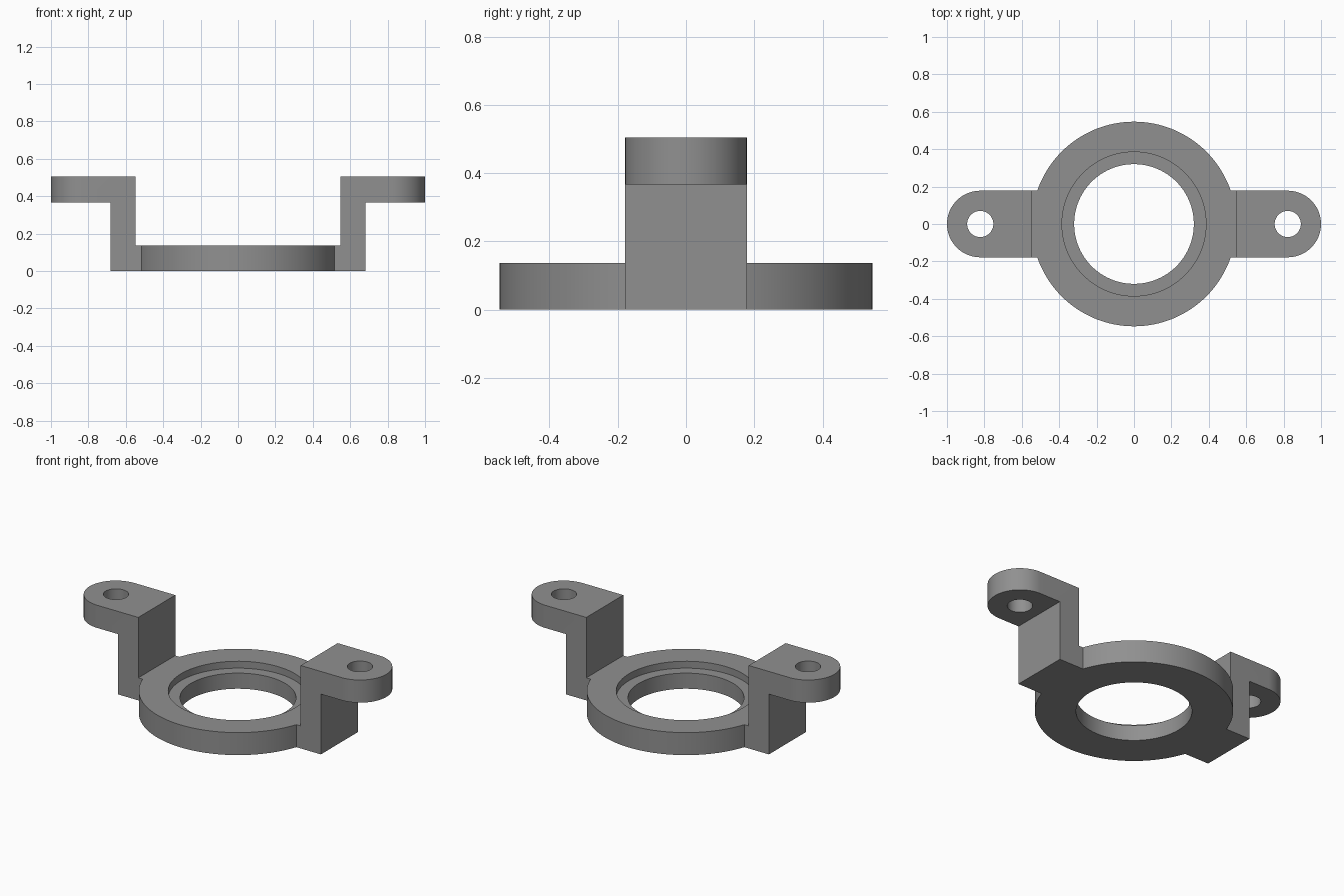
import bpy, bmesh, math

if "Cube" in bpy.data.objects:
    bpy.data.objects.remove(bpy.data.objects["Cube"])

grey = bpy.data.materials.new("grey_plastic")
grey.diffuse_color = (0.28, 0.28, 0.28, 1)
grey.use_nodes = True
grey.node_tree.nodes["Principled BSDF"].inputs["Base Color"].default_value = grey.diffuse_color

H = 0.137        # base ring height
TOP = 0.505      # top of the mounting ears
HALF_W = 0.178   # half width of the brackets
EAR_X = 0.822    # ear hole centre


def prism(name, points, offset):
    """Extrude a closed 3D outline along an offset."""
    bm = bmesh.new()
    face = bm.faces.new([bm.verts.new(p) for p in points])
    ext = bmesh.ops.extrude_face_region(bm, geom=[face])
    verts = [g for g in ext["geom"] if isinstance(g, bmesh.types.BMVert)]
    bmesh.ops.translate(bm, verts=verts, vec=offset)
    bmesh.ops.recalc_face_normals(bm, faces=bm.faces)
    mesh = bpy.data.meshes.new(name)
    bm.to_mesh(mesh)
    bm.free()
    obj = bpy.data.objects.new(name, mesh)
    bpy.context.collection.objects.link(obj)
    mesh.materials.append(grey)
    return obj


def arc(cx, r, a0, a1, n, z):
    return [(cx + r * math.cos(a0 + (a1 - a0) * i / n),
             r * math.sin(a0 + (a1 - a0) * i / n), z) for i in range(n + 1)]


def cylinder(name, cx, r, z0, z1, n=96):
    return prism(name, arc(cx, r, 0, 2 * math.pi, n, z0)[:-1], (0, 0, z1 - z0))


def combine(obj, tool, operation):
    mod = obj.modifiers.new("cut", 'BOOLEAN')
    mod.operation, mod.solver, mod.object = operation, 'EXACT', tool
    bpy.context.view_layer.objects.active = obj
    bpy.ops.object.modifier_apply(modifier=mod.name)
    bpy.data.objects.remove(tool, do_unlink=True)


def bracket(side):
    # stepped side profile
    profile = [(0.45, 0), (0.683, 0), (0.683, 0.367), (1.1, 0.367),
               (1.1, TOP), (0.547, TOP), (0.547, H), (0.45, H)]
    body = prism("bracket", [(side * x, -0.3, z) for x, z in profile], (0, 0.6, 0))
    # rounded plan outline trims the width and the ear end
    plan = [(0.4, -HALF_W, -0.2)] + arc(1 - HALF_W, HALF_W, -math.pi / 2, math.pi / 2, 40, -0.2) \
        + [(0.4, HALF_W, -0.2)]
    trim = prism("trim", [(side * x, y, z) for x, y, z in plan], (0, 0, 1))
    combine(body, trim, 'INTERSECT')
    # screw hole
    combine(body, cylinder("screw_hole", side * EAR_X, 0.07, 0.3, 0.6, 48), 'DIFFERENCE')
    return body


# base ring with both stepped brackets
mount = cylinder("ring_mount", 0, 0.547, 0, H, 128)
for side in (-1, 1):
    combine(mount, bracket(side), 'UNION')

# through bore and shallow seat
combine(mount, cylinder("bore", 0, 0.32, -0.1, 0.3), 'DIFFERENCE')
combine(mount, cylinder("seat", 0, 0.385, H - 0.042, 0.3), 'DIFFERENCE')

bpy.ops.object.select_all(action='DESELECT')
mount.select_set(True)
bpy.context.view_layer.objects.active = mount
bpy.ops.object.shade_smooth_by_angle(angle=math.radians(30))
